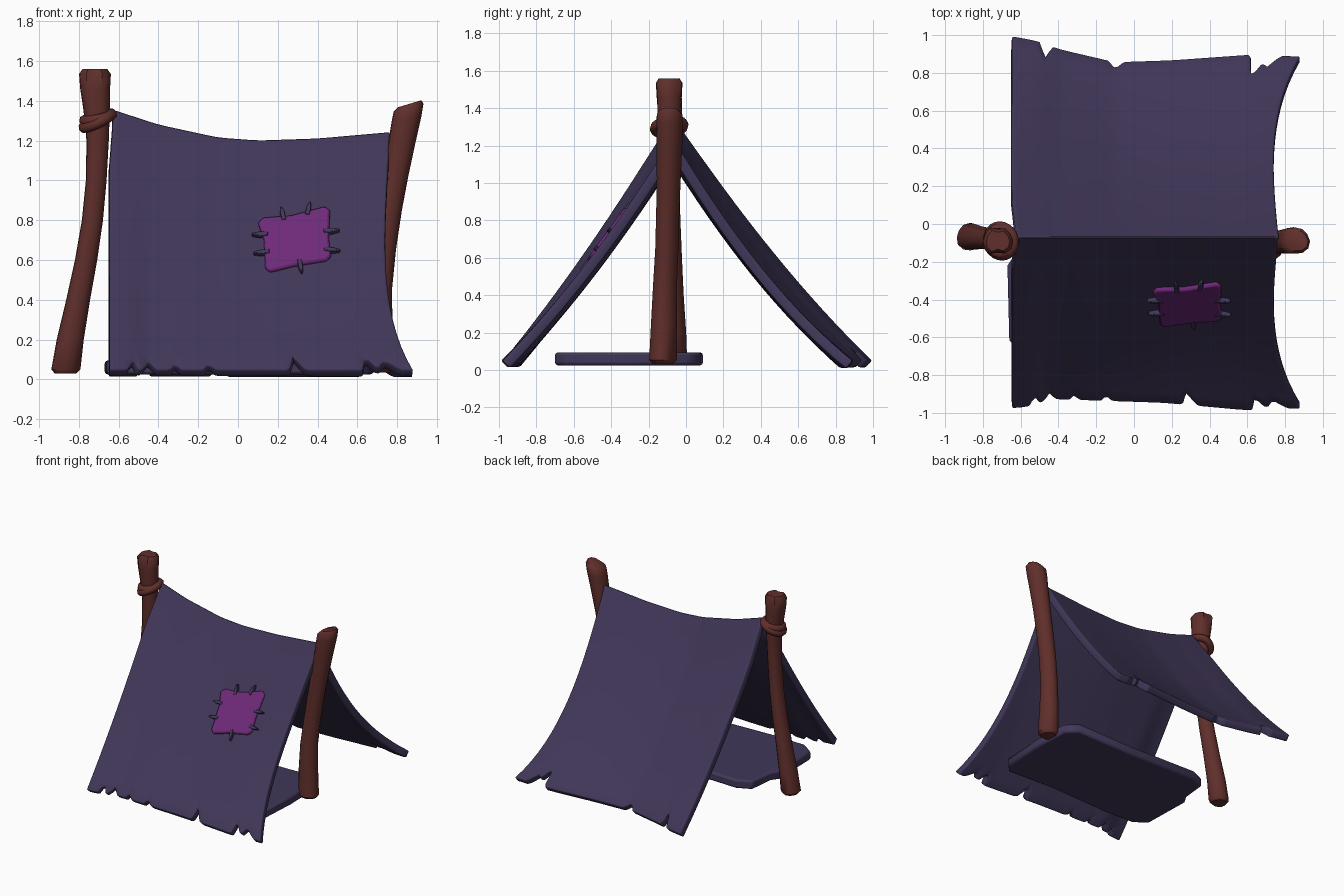
import bpy, bmesh, math
from mathutils import Vector, Matrix

if "Cube" in bpy.data.objects:
    bpy.data.objects.remove(bpy.data.objects["Cube"])


def material(name, rgb):
    m = bpy.data.materials.new(name)
    m.diffuse_color = (*rgb, 1)
    m.use_nodes = True
    m.node_tree.nodes["Principled BSDF"].inputs["Base Color"].default_value = m.diffuse_color
    return m


CLOTH = material("dusky purple cloth", (0.052, 0.038, 0.098))
WOOD = material("red brown wood", (0.115, 0.028, 0.024))
PATCH = material("magenta patch", (0.16, 0.022, 0.19))


def make(name, bm, mat, angle=40, bevel=0):
    me = bpy.data.meshes.new(name)
    bm.to_mesh(me)
    bm.free()
    ob = bpy.data.objects.new(name, me)
    bpy.context.collection.objects.link(ob)
    me.materials.append(mat)
    if bevel:
        b = ob.modifiers.new("soft edges", 'BEVEL')
        b.width, b.segments, b.limit_method = bevel, 2, 'ANGLE'
        b.angle_limit = math.radians(50)
    bpy.ops.object.select_all(action='DESELECT')
    ob.select_set(True)
    bpy.context.view_layer.objects.active = ob
    bpy.ops.object.shade_smooth_by_angle(angle=math.radians(angle))
    return ob


def lerp(points, x):
    """Piecewise curve through (x, value) points, eased by a light average."""
    def raw(q):
        if q <= points[0][0]:
            return points[0][1]
        for (a, va), (b, vb) in zip(points, points[1:]):
            if q <= b:
                return va + (vb - va) * (q - a) / (b - a)
        return points[-1][1]
    return (raw(x - 0.04) + 2 * raw(x) + raw(x + 0.04)) / 4


# Cloth surface: u runs across, t runs from the ridge (0) to the hem (1)
RIDGE = [(-0.66, 1.37), (-0.4, 1.285), (-0.1, 1.22), (0.1, 1.205), (0.4, 1.215), (0.8, 1.25)]
HEM = {-1: [(-0.66, -0.98), (-0.55, -0.97), (-0.45, -0.93), (0.15, -0.95), (0.6, -0.99), (0.88, -0.98)],
       1: [(-0.66, 1.0), (-0.5, 0.97), (-0.4, 0.93), (-0.1, 0.86), (0.2, 0.87), (0.62, 0.9), (0.88, 0.89)]}
NOTCH = {-1: [(-0.53, 0.025, 0.05), (-0.45, 0.03, 0.04), (-0.32, 0.025, 0.03), (-0.15, 0.03, 0.03),
              (0.29, 0.04, 0.07), (0.66, 0.04, 0.07), (0.75, 0.06, 0.05)],
         1: [(-0.47, 0.035, 0.07), (-0.1, 0.04, 0.04), (0.66, 0.05, 0.12), (0.72, 0.05, 0.07)]}


def surface(u, t, side):
    xl = -0.62 - 0.025 * min(1, t * 5)
    xr = 0.765 - 0.03 * math.sin(math.pi * t) + 0.115 * t ** 4
    x = xl + u * (xr - xl)
    zr, hem = lerp(RIDGE, x), lerp(HEM[side], x)
    sag = (0.05 + 0.02 * u) if side < 0 else (0.07 + 0.04 * u)
    z = zr + (0.05 - zr) * t - 4 * t * (1 - t) * sag
    return Vector((x, -0.07 + (hem + 0.07) * t, z))


def reach(u, side):
    x = -0.65 + 1.52 * u
    return 1 - max(d * max(0, 1 - abs(x - c) / w) for c, w, d in NOTCH[side])


# Draped cloth with torn hems
bm = bmesh.new()
COLS, ROWS = 84, 16
grid = []
for j in range(-ROWS, ROWS + 1):
    side = 1 if j < 0 else -1
    row = []
    for i in range(COLS + 1):
        u = i / COLS
        row.append(bm.verts.new(surface(u, abs(j) / ROWS * reach(u, side), side)))
    grid.append(row)
for r0, r1 in zip(grid, grid[1:]):
    for i in range(COLS):
        bm.faces.new((r0[i], r1[i], r1[i + 1], r0[i + 1]))
cloth = make("tent_cloth", bm, CLOTH, 45)
solid = cloth.modifiers.new("thickness", 'SOLIDIFY')
solid.thickness, solid.offset = 0.055, -1
soft = cloth.modifiers.new("soft edges", 'BEVEL')
soft.width, soft.segments, soft.limit_method = 0.01, 2, 'ANGLE'
soft.angle_limit = math.radians(60)


def plate(name, outline, height, mat, frame=Matrix(), bevel=0.012):
    bm = bmesh.new()
    face = bm.faces.new([bm.verts.new((x, y, 0)) for x, y in outline])
    top = bmesh.ops.extrude_face_region(bm, geom=[face])["geom"]
    bmesh.ops.translate(bm, vec=(0, 0, height), verts=[v for v in top if isinstance(v, bmesh.types.BMVert)])
    bmesh.ops.recalc_face_normals(bm, faces=bm.faces)
    bm.transform(frame)
    return make(name, bm, mat, 50, bevel)


# Sewn patch lying on the front panel
pu, pt = 0.665, 0.39
centre = surface(pu, pt, -1)
across = (surface(pu + 0.05, pt, -1) - surface(pu - 0.05, pt, -1)).normalized()
down = surface(pu, pt + 0.1, -1) - surface(pu, pt - 0.1, -1)
normal = down.cross(across).normalized()
up = normal.cross(across)
stretch = 1 / up.z
centre += Vector((0.285 - centre.x, 0, 0)) + up * (0.70 - centre.z) * stretch
frame = Matrix((across, up, normal)).transposed().to_4x4()
frame.translation = centre - normal * 0.015
outline = [(-0.185, 0.08), (-0.165, 0.105), (-0.02, 0.115), (0.15, 0.16), (0.175, 0.14), (0.172, 0.0),
           (0.185, -0.09), (0.16, -0.11), (0.0, -0.135), (-0.12, -0.165), (-0.145, -0.145), (-0.155, 0)]
plate("patch", [(x, y * stretch) for x, y in outline], 0.038, PATCH, frame)

# Stitches: little spikes reaching out from the patch edges
for n, (x, y, ang) in enumerate([(-0.16, 0.02, 180), (-0.15, -0.07, 185), (0.17, 0.035, 5), (0.175, -0.06, -5),
                                 (-0.06, 0.11, 100), (0.065, 0.135, 80), (0.03, -0.13, -80)]):
    place = frame @ Matrix.Translation((x, y * stretch, 0)) @ Matrix.Rotation(math.radians(ang), 4, 'Z')
    plate(f"stitch_{n + 1}", [(-0.025, -0.011), (0.02, -0.012), (0.055, -0.003), (0.055, 0.003),
                              (0.02, 0.012), (-0.025, 0.011)], 0.042, CLOTH, place, 0.004)


# Wooden poles: stacked rings (x, y, z, radius); slope tilts the top, groove splits it
def pole(name, rings, slope=0, groove=0):
    bm = bmesh.new()
    sides, top = 12, rings[-1][2]
    loops = []
    for x, y, z, r in rings:
        near = max(0, 1 - (top - z) / 0.2)
        loop = []
        for k in range(sides):
            a = 2 * math.pi * k / sides
            rr = r * (1 + 0.05 * math.cos(3 * a + 1))
            if k in (3, 9):
                rr *= 1 - groove * near
            loop.append(bm.verts.new((x + rr * math.cos(a), y + rr * math.sin(a),
                                      z + slope * near * rr * math.cos(a))))
        loops.append(loop)
    for a, b in zip(loops, loops[1:]):
        for k in range(sides):
            n = (k + 1) % sides
            bm.faces.new((a[k], a[n], b[n], b[k]))
    bm.faces.new(loops[0][::-1])
    bm.faces.new(loops[-1])
    return make(name, bm, WOOD, 45)


pole("left_pole", [(-0.868, -0.07, 0.03, 0.055), (-0.867, -0.07, 0.05, 0.073), (-0.845, -0.07, 0.2, 0.068),
                   (-0.805, -0.075, 0.4, 0.06), (-0.765, -0.08, 0.6, 0.056), (-0.733, -0.085, 0.8, 0.053),
                   (-0.714, -0.09, 1.0, 0.052), (-0.707, -0.09, 1.2, 0.056), (-0.712, -0.09, 1.35, 0.066),
                   (-0.72, -0.09, 1.46, 0.075), (-0.721, -0.09, 1.535, 0.08), (-0.721, -0.09, 1.56, 0.062)],
     0, 0.28)
pole("right_pole", [(0.71, -0.125, 0.035, 0.055), (0.71, -0.125, 0.055, 0.075), (0.705, -0.12, 0.25, 0.07),
                    (0.708, -0.115, 0.45, 0.064), (0.73, -0.105, 0.65, 0.062), (0.76, -0.1, 0.85, 0.062),
                    (0.79, -0.095, 1.02, 0.064), (0.82, -0.092, 1.18, 0.068), (0.845, -0.09, 1.31, 0.075),
                    (0.855, -0.09, 1.365, 0.075), (0.862, -0.09, 1.385, 0.058)], 0.3, 0.1)

# Rope tied round the left pole: a tilted ring and a second, smaller turn
for name, tilt, z, major in (("rope_loop", -26, 1.30, 0.078), ("rope_second_turn", -12, 1.315, 0.068)):
    bpy.ops.mesh.primitive_torus_add(major_segments=24, minor_segments=8, major_radius=major, minor_radius=0.027,
                                     location=(-0.705, -0.09, z),
                                     rotation=(math.radians(8), math.radians(tilt), 0))
    rope = bpy.context.object
    rope.name = name
    rope.data.materials.append(WOOD)
    bpy.ops.object.shade_smooth_by_angle(angle=math.radians(60))

# Sleeping mat with worn corners
plate("sleeping_mat", [(-0.66, -0.62), (-0.56, -0.69), (-0.3, -0.70), (0.2, -0.68), (0.6, -0.70), (0.66, -0.64),
                       (0.68, -0.3), (0.67, 0.0), (0.58, 0.08), (0.1, 0.07), (-0.5, 0.09), (-0.61, 0.04),
                       (-0.63, -0.16), (-0.67, -0.22)], 0.07, CLOTH, Matrix.Translation((0, 0, 0.025)), 0.015)
